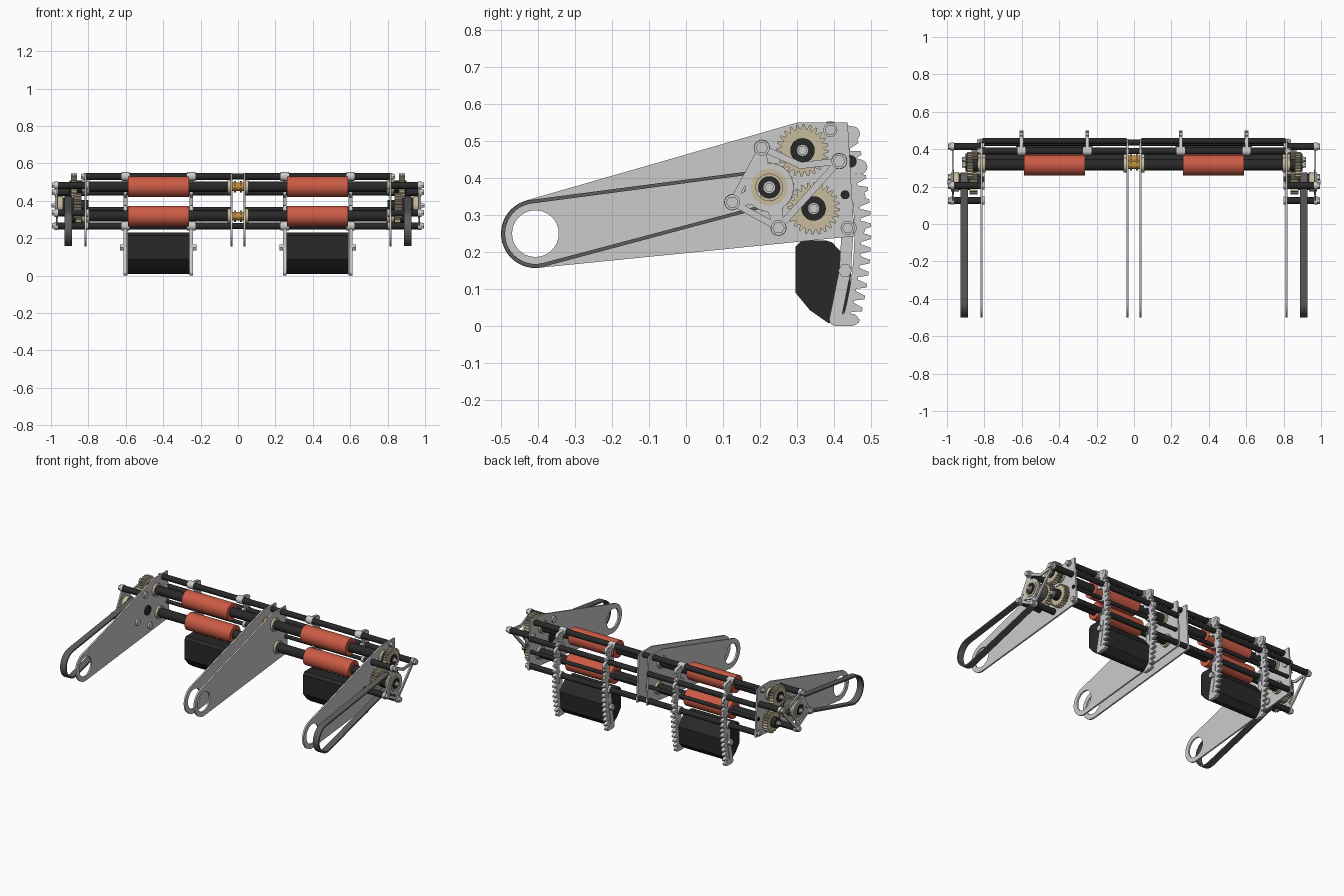
import bpy, bmesh
from math import sin, cos, pi, radians
from mathutils import Matrix
from mathutils.geometry import convex_hull_2d

if "Cube" in bpy.data.objects:
    bpy.data.objects.remove(bpy.data.objects["Cube"])


def material(name, rgb):
    m = bpy.data.materials.new(name)
    m.diffuse_color = (*rgb, 1)
    m.use_nodes = True
    m.node_tree.nodes["Principled BSDF"].inputs["Base Color"].default_value = m.diffuse_color
    return m


DARK = material("dark", (0.022, 0.022, 0.022))
ORANGE = material("orange", (0.6, 0.105, 0.06))
TAN = material("tan", (0.58, 0.5, 0.34))
BELT = material("belt", (0.11, 0.11, 0.105))
BRASS = material("brass", (0.55, 0.28, 0.05))
SIDE = Matrix(((0, 0, 1, 0), (1, 0, 0, 0), (0, 1, 0, 0), (0, 0, 0, 1)))


def circle(c, r, n=28):
    return [(c[0] + r * cos(2 * pi * i / n), c[1] + r * sin(2 * pi * i / n)) for i in range(n)]


def hull(*loops):
    pts = [p for l in loops for p in l]
    return [pts[i] for i in convex_hull_2d(pts)]


def link(a, b, r):
    return hull(circle(a, r, 20), circle(b, r, 20))


def toothed(c, tip, root, pitch, a0, n):
    pts = []
    for i in range(n):
        for f, r in ((0.05, root), (0.3, tip), (0.6, tip), (0.85, root)):
            a = a0 + (i + f) * pitch
            pts.append((c[0] + r * cos(a), c[1] + r * sin(a)))
    return pts


def prism(name, outline, x0, x1, mat=None, holes=(), mirror=True):
    """Extrude a (y, z) outline with holes from x0 to x1, and repeat it on -x."""
    cu = bpy.data.curves.new(name, 'CURVE')
    cu.dimensions, cu.fill_mode, cu.extrude = '2D', 'BOTH', (x1 - x0) / 2
    for loop in (outline, *holes):
        sp = cu.splines.new('POLY')
        sp.points.add(len(loop) - 1)
        for p, (u, v) in zip(sp.points, loop):
            p.co = (u, v, 0, 1)
        sp.use_cyclic_u = True
    tmp = bpy.data.objects.new(name, cu)
    bpy.context.scene.collection.objects.link(tmp)
    dg = bpy.context.evaluated_depsgraph_get()
    me = bpy.data.meshes.new_from_object(tmp.evaluated_get(dg))
    bpy.data.objects.remove(tmp)
    me.transform(SIDE)
    bm = bmesh.new()
    bm.from_mesh(me)
    bmesh.ops.remove_doubles(bm, verts=bm.verts, dist=1e-5)
    bmesh.ops.recalc_face_normals(bm, faces=bm.faces)
    bm.to_mesh(me)
    bm.free()
    me.shade_smooth()
    me.set_sharp_from_angle(angle=radians(32))
    me.materials.clear()
    if mat:
        me.materials.append(mat)
    for s in ((1, -1) if mirror else (1,)):
        ob = bpy.data.objects.new(name, me)
        ob.location.x = s * (x0 + x1) / 2
        bpy.context.scene.collection.objects.link(ob)


def rod(name, c, r, x0, x1, mat=None, n=28, hole=0, mirror=True):
    prism(name, circle(c, r, n), x0, x1, mat, [circle(c, hole, n)] if hole else (), mirror)


def bolt(c, x, r=0.021):
    rod("bolt_washer", c, r, x, x + 0.006)
    rod("bolt_head", c, r * 0.8, x + 0.006, x + 0.02, None, 6)


PIVOT, UPPER, LOWER, DRIVE = (-0.407, 0.25), (0.315, 0.475), (0.345, 0.318), (0.225, 0.375)
BARS = [(0.39, 0.53), (0.437, 0.265)]

# Long arm plates: outer pair and centre pair
arm = hull(circle(PIVOT, 0.093, 48), [(0.455, 0.243), (0.437, 0.45), (0.437, 0.55), (0.30, 0.55)])
for x in (0.03, 0.81):
    prism("arm_plate", arm, x, x + 0.01, None, [circle(PIVOT, 0.063, 40)])

# Roller shafts, sleeves, bearings, couplings and gears
for i, c in enumerate((UPPER, LOWER)):
    rod("roller_shaft", c, 0.029, 0.05, 0.89, DARK)
    rod("orange_roller", c, 0.055, 0.262, 0.588, ORANGE, 40)
    for x in (0.04, 0.795):
        rod("bearing", c, 0.04, x, x + 0.015, TAN)
    rod("outer_bearing", c, 0.04, 0.82, 0.835, TAN)
    rod("coupling", c, 0.022, -0.05, 0.05, BRASS, mirror=False)
    rod("coupling_collar", c, 0.03, 0.01, 0.022, BRASS)
    g = 0.862 if i == 0 else 0.838
    prism("roller_gear", toothed(c, 0.071, 0.058, 2 * pi / 24, 0.1, 24), g, g + 0.032, TAN, [circle(c, 0.028)])
    rod("gear_hub", c, 0.033, 0.835, 0.9, DARK)
    bolt(c, 0.9, 0.016)

# Drive shaft with gears and pulley
rod("drive_shaft", DRIVE, 0.03, 0.80, 0.978, DARK)
prism("drive_gear", toothed(DRIVE, 0.068, 0.056, 2 * pi / 22, 0, 22), 0.838, 0.88, TAN)
rod("pulley", DRIVE, 0.042, 0.88, 0.94, DARK)
rod("pulley_flange", DRIVE, 0.052, 0.935, 0.945, TAN)
rod("drive_bearing", DRIVE, 0.05, 0.945, 0.978, TAN, 32, 0.036)
bolt(DRIVE, 0.976, 0.016)

# Belt loop
prism("drive_belt", hull(circle(PIVOT, 0.092, 48), circle(DRIVE, 0.05, 32)), 0.887, 0.928, BELT,
      [hull(circle(PIVOT, 0.082, 48), circle(DRIVE, 0.041, 32))])

# Outer bracket made of struts around the drive bearing, with its standoffs
A, B, C, D = (0.205, 0.482), (0.125, 0.335), (0.25, 0.266), (0.414, 0.446)
M = (0.31, 0.434)
rod("bracket_ring", DRIVE, 0.066, 0.963, 0.974, None, 40, 0.048)
for p, q in ((A, B), (B, C), (C, D), (A, M), (M, D)):
    prism("bracket_strut", link(p, q, 0.009), 0.964, 0.973)
for p, q in ((A, (0.2, 0.43)), (B, (0.18, 0.35)), (C, (0.24, 0.32))):
    prism("bracket_web", hull(circle(p, 0.012), circle(q, 0.022)), 0.9645, 0.9725)
for c in (A, B, C, D):
    rod("bracket_boss", c, 0.022, 0.963, 0.974)
    rod("bracket_standoff", c, 0.019, 0.82, 0.963, DARK)
    rod("standoff_foot", c, 0.021, 0.80, 0.81)
    bolt(c, 0.974)

# Cross bars tying the plates together
for c in BARS:
    rod("cross_bar", c, 0.018, 0.04, 0.81, DARK)
    rod("centre_spacer", c, 0.016, -0.03, 0.03, DARK, mirror=False)
    bolt(c, 0.82, 0.019)
rod("thin_bar", (0.43, 0.355), 0.012, 0.04, 0.825, DARK)
rod("rear_bar", (0.444, 0.445), 0.017, 0.04, 0.81, DARK)

# Toothed arc racks with lugs and lower arms
rack = toothed(PIVOT, 0.907, 0.88, 0.616 / 17, -0.281, 17)
rack += [(PIVOT[0] + 0.862 * cos(a), PIVOT[1] + 0.862 * sin(a))
         for a in [0.343 - 0.637 * i / 24 for i in range(25)]]
S = (0.43, 0.15)
for x in (0.24, 0.592):
    prism("toothed_rack", rack, x, x + 0.02)
    for p, q in ((BARS[0], (0.45, 0.52)), (D, (0.47, 0.43)), (BARS[1], (0.465, 0.265)), ((0.43, 0.355), (0.465, 0.35))):
        prism("rack_lug", link(p, q, 0.02), x + 0.001, x + 0.019)
    for p, q in ((BARS[1], S), (S, (0.403, 0.017)), ((0.403, 0.017), (0.45, 0.017))):
        prism("rack_lower_arm", link(p, q, 0.016), x + 0.001, x + 0.019)
    for c in BARS:
        rod("bar_collar", c, 0.024, x - 0.012, x + 0.032)
for x in (0.222, 0.612):
    rod("block_bolt", S, 0.019, x, x + 0.018, None, 6)

# Dark block hung between each pair of racks
block = [(0.296, 0.215), (0.296, 0.09), (0.335, 0.043), (0.385, 0.008), (0.405, 0.012), (0.44, 0.05),
         (0.447, 0.16), (0.415, 0.205), (0.395, 0.226), (0.38, 0.231), (0.312, 0.231)]
prism("dark_block", block, 0.26, 0.592, DARK)
